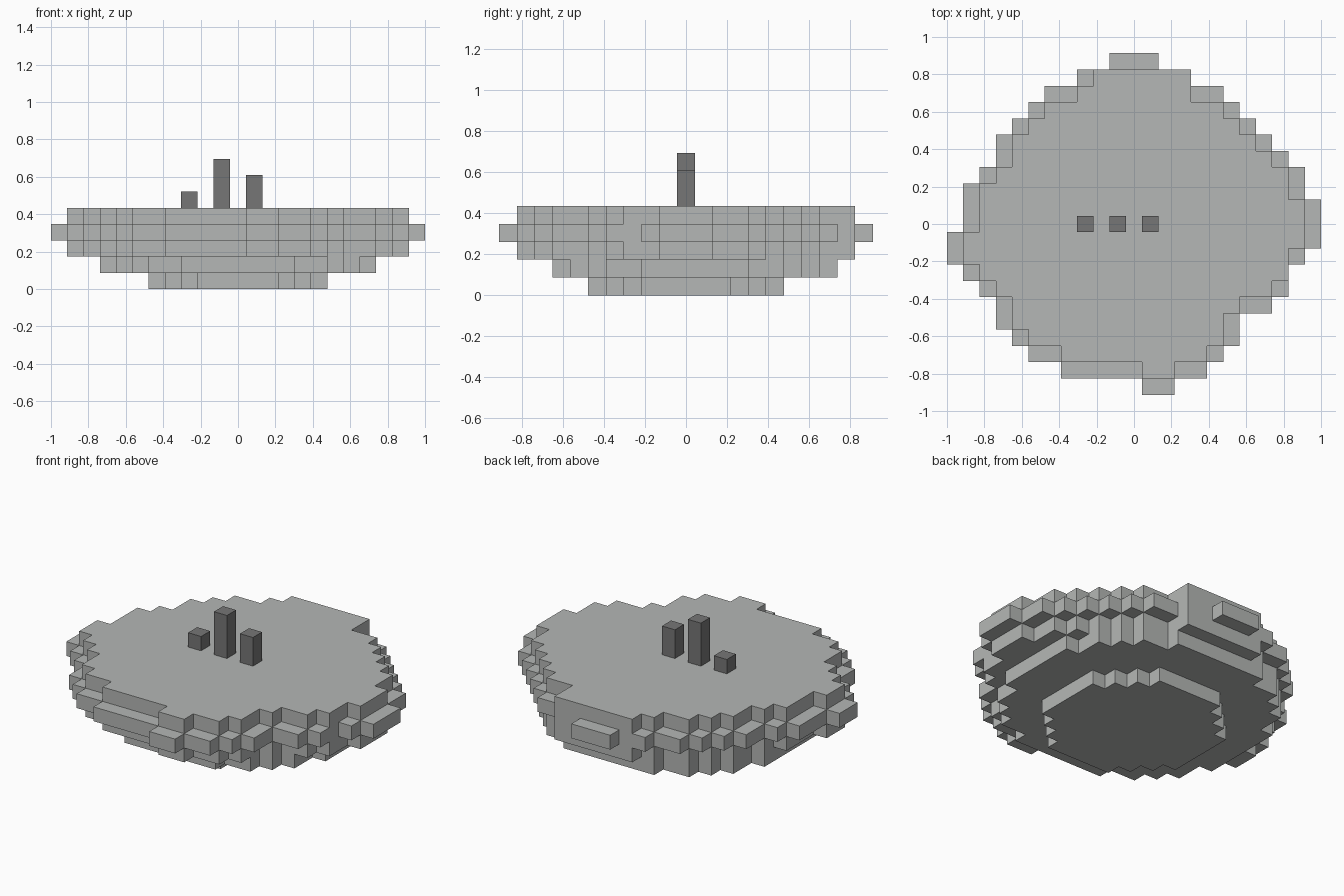
import bpy
import bmesh

UNIT = 2 / 23  # edge length of one block

cube = bpy.data.objects.get("Cube")
if cube:
    bpy.data.objects.remove(cube, do_unlink=True)


def make_material(name, color):
    mat = bpy.data.materials.new(name)
    mat.use_nodes = True
    mat.diffuse_color = color
    shader = next(n for n in mat.node_tree.nodes if n.type == "BSDF_PRINCIPLED")
    shader.inputs["Base Color"].default_value = color
    shader.inputs["Roughness"].default_value = 0.9
    return mat


light_stone = make_material("light stone", (0.46, 0.475, 0.465, 1))
dark_stone = make_material("dark stone", (0.18, 0.18, 0.18, 1))


def make_slab(name, rows, bottom, height, material):
    """Extrude a stepped outline; rows maps a block row to its first and last column."""
    left, right = [], []
    for row in sorted(rows):
        first, last = rows[row]
        for y in (row - 0.5, row + 0.5):
            left.append((first - 0.5, y))
            right.append((last + 0.5, y))
    outline = []
    for point in right + left[::-1]:
        if not outline or point != outline[-1]:
            outline.append(point)
    # Drop points lying in the middle of a straight run
    count = len(outline)
    corners = [p for i, p in enumerate(outline)
               if not any(outline[i - 1][k] == p[k] == outline[(i + 1) % count][k]
                          for k in range(2))]

    bm = bmesh.new()
    base = bm.faces.new([bm.verts.new((x * UNIT, y * UNIT, bottom * UNIT))
                         for x, y in corners])
    result = bmesh.ops.extrude_face_region(bm, geom=[base], use_keep_orig=True)
    raised = [g for g in result["geom"] if isinstance(g, bmesh.types.BMVert)]
    bmesh.ops.translate(bm, verts=raised, vec=(0, 0, height * UNIT))
    bmesh.ops.recalc_face_normals(bm, faces=bm.faces)
    mesh = bpy.data.meshes.new(name)
    bm.to_mesh(mesh)
    bm.free()
    mesh.materials.append(material)
    obj = bpy.data.objects.new(name, mesh)
    bpy.context.collection.objects.link(obj)
    return obj


def disc(rx, ry, cy):
    """Rows of a blocky ellipse."""
    rows = {}
    for y in range(-12, 13):
        cols = [x for x in range(-12, 13)
                if (x / rx) ** 2 + ((y - cy) / ry) ** 2 < 1]
        if cols:
            rows[y] = (cols[0], cols[-1])
    return rows


def shrink(rows):
    """Wear one block off the rim."""
    inner = {}
    for y in list(rows)[1:-1]:
        near = rows[y - 1], rows[y + 1]
        inner[y] = (max(rows[y][0] + 1, *(n[0] for n in near)),
                    min(rows[y][1] - 1, *(n[1] for n in near)))
    return inner


# Irregular widest layer, listed from the front row to the back row
firsts = [1, -4, -6, -7, -8, -8, -9, -10, -11, -11, -10,
          -10, -10, -9, -8, -8, -7, -6, -5, -3, -1]
lasts = [2, 4, 5, 6, 6, 8, 9, 9, 10, 11, 11,
         11, 10, 10, 9, 8, 7, 6, 5, 3, 1]
rim = {i - 10: span for i, span in enumerate(zip(firsts, lasts))}
inner_rim = shrink(rim)
inner_rim[9] = (-2, 3)
inner_rim[-3] = (inner_rim[-3][0], 9)

# Stacked stone layers of the island
layers = [
    ("bottom_layer", disc(5.6, 5.6, 0)),
    ("lower_layer", disc(8.6, 8.1, 0.5)),
    ("under_rim_layer", inner_rim),
    ("rim_layer", rim),
    ("top_layer", inner_rim),
]
for level, (name, rows) in enumerate(layers):
    make_slab(name, rows, level, 1, light_stone)

# Three pillars standing in a row on top
for name, column, height in (("short_pillar", -3, 1), ("tall_pillar", -1, 3),
                             ("middle_pillar", 1, 2)):
    make_slab(name, {0: (column, column)}, len(layers), height, dark_stone)
